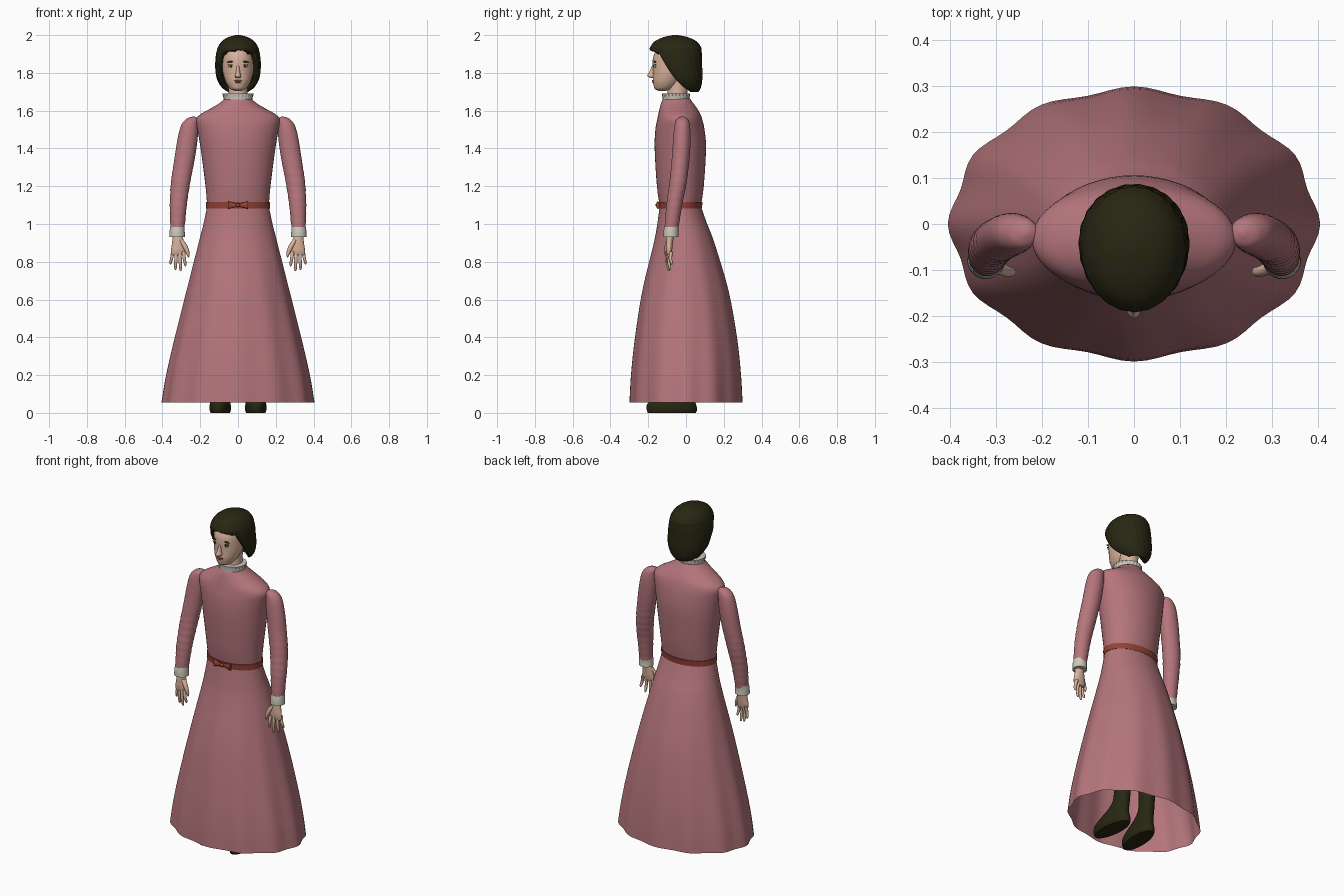
import bpy, bmesh
from math import sin, cos, pi, radians

cube = bpy.data.objects.get("Cube")
if cube:
    bpy.data.objects.remove(cube, do_unlink=True)


def material(name, rgb):
    m = bpy.data.materials.new(name)
    m.use_nodes = True
    m.diffuse_color = (*rgb, 1)
    bsdf = m.node_tree.nodes["Principled BSDF"]
    bsdf.inputs["Base Color"].default_value = (*rgb, 1)
    bsdf.inputs["Roughness"].default_value = 0.8
    return m


PINK = material("rose cloth", (.46, .18, .2))
SKIN = material("skin", (.7, .45, .33))
WHITE = material("off white trim", (.6, .58, .5))
DARK = material("dark brown", (.021, .019, .006))
BELT = material("rust leather", (.3, .055, .035))
LIPS = material("lips", (.36, .15, .11))


def finish(ob, name, mat):
    ob.name = name
    ob.data.materials.append(mat)
    bpy.ops.object.select_all(action="DESELECT")
    ob.select_set(True)
    bpy.context.view_layer.objects.active = ob
    bpy.ops.object.shade_smooth_by_angle(angle=radians(50))
    return ob


def spline(p, q, r, s, t):
    """Smooth interpolation between rings q and r."""
    return [b + .5 * t * (c - a + t * (2 * a - 5 * b + 4 * c - d + t * (3 * (b - c) + d - a)))
            for a, b, c, d in zip(p, q, r, s)]


def loft(name, mat, rings, side=1, sides=32, steps=4, caps=True, wave=None):
    """Skin oval rings (z, x, y, rx, ry, front gap angle) into one surface."""
    rings = [tuple(r) + (0,) * (6 - len(r)) for r in rings]
    smooth = []
    for i in range(len(rings) - 1):
        quad = (rings[max(i - 1, 0)], rings[i], rings[i + 1], rings[min(i + 2, len(rings) - 1)])
        smooth += [spline(*quad, k / steps) for k in range(steps)]
    smooth.append(rings[-1])
    bm = bmesh.new()
    loops = []
    for z, x, y, rx, ry, gap in smooth:
        gap = max(gap, 0)
        loop = []
        for k in range(sides + 1):
            a = gap + (2 * pi - 2 * gap) * k / sides
            w = wave(z, a) if wave else 1
            loop.append(bm.verts.new((side * x + w * rx * sin(a), y - w * ry * cos(a), z)))
        loops.append(loop)
    for lo, hi in zip(loops, loops[1:]):
        for k in range(sides):
            bm.faces.new((lo[k], lo[k + 1], hi[k + 1], hi[k]))
    if caps:
        bm.faces.new(loops[0][:-1])
        bm.faces.new(loops[-1][:-1])
    bmesh.ops.remove_doubles(bm, verts=bm.verts, dist=1e-5)
    bmesh.ops.recalc_face_normals(bm, faces=bm.faces)
    me = bpy.data.meshes.new(name)
    bm.to_mesh(me)
    bm.free()
    ob = bpy.data.objects.new(name, me)
    bpy.context.collection.objects.link(ob)
    return finish(ob, name, mat)


def ellipsoid(name, mat, loc, size, tilt=0):
    bpy.ops.mesh.primitive_uv_sphere_add(segments=16, ring_count=10, radius=1,
                                         location=loc, rotation=(0, tilt, 0))
    ob = bpy.context.object
    ob.scale = size
    return finish(ob, name, mat)


# Dress: folded open skirt, bodice, belt and collar
loft("skirt", PINK, [
    (.055, 0, 0, .398, .294), (.2, 0, 0, .375, .287), (.4, 0, 0, .331, .267),
    (.65, 0, -.003, .27, .226), (.9, 0, -.01, .208, .16),
    (1, 0, -.02, .183, .132), (1.09, 0, -.03, .164, .11)],
    sides=96, caps=False, wave=lambda z, a: 1 + .019 * max(0, 1 - z) * cos(12 * a))
loft("bodice", PINK, [
    (1.09, 0, -.03, .163, .108), (1.2, 0, -.03, .172, .124), (1.4, 0, -.03, .198, .136),
    (1.5, 0, -.032, .215, .13), (1.55, 0, -.033, .222, .12), (1.58, 0, -.035, .2, .112),
    (1.61, 0, -.04, .148, .1), (1.64, 0, -.047, .098, .085), (1.665, 0, -.05, .07, .07)],
    sides=48)
loft("belt", BELT, [(1.083, 0, -.03, .169, .114), (1.117, 0, -.03, .169, .118)], sides=48)
loft("collar", WHITE, [(1.65, 0, -.053, .074, .07), (1.668, 0, -.053, .076, .07),
                       (1.69, 0, -.053, .08, .073)],
     sides=96, wave=lambda z, a: 1 + (.03 if z > 1.67 else .008) * cos(24 * a))

# Bow on the belt
ellipsoid("bow_knot", BELT, (0, -.153, 1.1), (.011, .009, .01))
for side, label in ((1, "left"), (-1, "right")):
    bpy.ops.mesh.primitive_cone_add(vertices=12, radius1=.021, radius2=.007, depth=.048,
                                    location=(side * .03, -.149, 1.1),
                                    rotation=(0, -side * pi / 2, 0))
    bpy.context.object.scale = (1, .4, 1)
    finish(bpy.context.object, label + "_bow_loop", BELT)

# Neck, head and nose
loft("neck", SKIN, [(1.64, 0, -.05, .055, .055), (1.7, 0, -.045, .05, .052),
                    (1.79, 0, -.04, .052, .055)])
loft("head", SKIN, [
    (1.705, 0, -.125, .018, .02), (1.715, 0, -.118, .04, .047), (1.735, 0, -.108, .056, .064),
    (1.76, 0, -.1, .068, .076), (1.8, 0, -.085, .08, .09), (1.85, 0, -.07, .085, .107),
    (1.89, 0, -.06, .085, .112), (1.94, 0, -.05, .072, .095), (1.97, 0, -.05, .03, .04)])
loft("nose", SKIN, [
    (1.772, 0, -.172, .01, .01), (1.782, 0, -.178, .017, .027), (1.8, 0, -.174, .012, .023),
    (1.83, 0, -.168, .008, .015), (1.852, 0, -.163, .006, .011)], sides=16)

# Mouth, eyes and brows
ellipsoid("upper_lip", LIPS, (0, -.174, 1.759), (.021, .006, .004))
ellipsoid("lower_lip", LIPS, (0, -.173, 1.751), (.017, .007, .005))
for side, label in ((1, "left"), (-1, "right")):
    ellipsoid(label + "_eye", WHITE, (side * .036, -.163, 1.836), (.016, .008, .007))
    ellipsoid(label + "_iris", DARK, (side * .036, -.168, 1.837), (.006, .005, .006))
    ellipsoid(label + "_eyelid", DARK, (side * .037, -.164, 1.843), (.018, .008, .0025))
    ellipsoid(label + "_eyebrow", DARK, (side * .038, -.165, 1.859), (.021, .007, .004),
              side * .1)

# Bobbed hair, a thick shell parted around the face
hair = loft("hair", DARK, [
    (2, 0, -.055, .012, .014), (1.988, 0, -.055, .055, .068), (1.965, 0, -.055, .088, .113),
    (1.935, 0, -.055, .107, .134), (1.922, 0, -.055, .111, .136, .05),
    (1.905, 0, -.053, .115, .136, .8), (1.88, 0, -.05, .118, .135, .95),
    (1.83, 0, -.04, .12, .126, 1.08), (1.77, 0, -.02, .112, .106, 1.2),
    (1.725, 0, -.003, .088, .082, 1.45), (1.7, 0, .012, .055, .055, 1.75)],
    sides=64, caps=False, wave=lambda z, a: 1 + .008 * sin(22 * a + 30 * z))
bm = bmesh.new()
bm.from_mesh(hair.data)
crown = [e for e in bm.edges if e.is_boundary and min(v.co.z for v in e.verts) > 1.999]
bmesh.ops.holes_fill(bm, edges=crown)
bmesh.ops.recalc_face_normals(bm, faces=bm.faces)
bm.to_mesh(hair.data)
bm.free()
shell = hair.modifiers.new("thickness", "SOLIDIFY")
shell.thickness = .028
shell.offset = -1

# Fingers: root x, tip x, y, tip z
FINGERS = {"index": (.289, .279, -.1, .775), "middle": (.308, .304, -.095, .75),
           "ring": (.327, .331, -.088, .757), "little": (.345, .357, -.08, .785)}

for side, label in ((1, "left"), (-1, "right")):
    # Sleeve with soft creases at the forearm
    loft(label + "_sleeve", PINK, [
        (1.568, .236, -.02, .008, .008), (1.555, .242, -.02, .033, .03),
        (1.52, .256, -.02, .046, .041), (1.45, .267, -.022, .053, .046),
        (1.35, .282, -.028, .054, .047), (1.22, .304, -.042, .051, .046),
        (1.1, .316, -.062, .045, .042), (.97, .321, -.078, .037, .037)],
        side, steps=10, wave=lambda z, a: 1 + (.018 * sin(150 * z) if z < 1.3 else 0))
    loft(label + "_cuff", WHITE, [(.93, .322, -.08, .041, .04), (.96, .322, -.08, .04, .039),
                                  (.985, .321, -.077, .038, .038)], side)
    # Hand
    loft(label + "_palm", SKIN, [
        (.945, .321, -.084, .024, .021), (.9, .317, -.088, .032, .019),
        (.86, .317, -.09, .038, .016), (.835, .317, -.09, .035, .01)], side, sides=20)
    for finger, (root, tip, y, end) in FINGERS.items():
        mid = (root + tip) / 2
        loft(f"{label}_{finger}_finger", SKIN, [
            (.855, root, y + .003, .01, .01), ((.855 + end) / 2, mid, y - .003, .009, .009),
            (end + .01, tip, y + .003, .007, .007), (end, tip, y + .004, .002, .002)],
            side, sides=10, steps=3)
    loft(label + "_thumb", SKIN, [
        (.915, .302, -.092, .014, .014), (.88, .28, -.102, .014, .012),
        (.845, .266, -.104, .01, .01), (.823, .262, -.103, .003, .003)], side, sides=12)
    # Ankle boot, toe turned slightly outward
    boot = loft(label + "_boot", DARK, [
        (0, 0, -.075, .05, .128), (.02, 0, -.075, .056, .134), (.05, 0, -.076, .054, .128),
        (.08, 0, -.055, .05, .1), (.12, 0, -.02, .044, .066), (.18, 0, .002, .041, .05),
        (.35, 0, .005, .048, .053)])
    boot.location.x = side * .088
    boot.rotation_euler.z = side * .08
